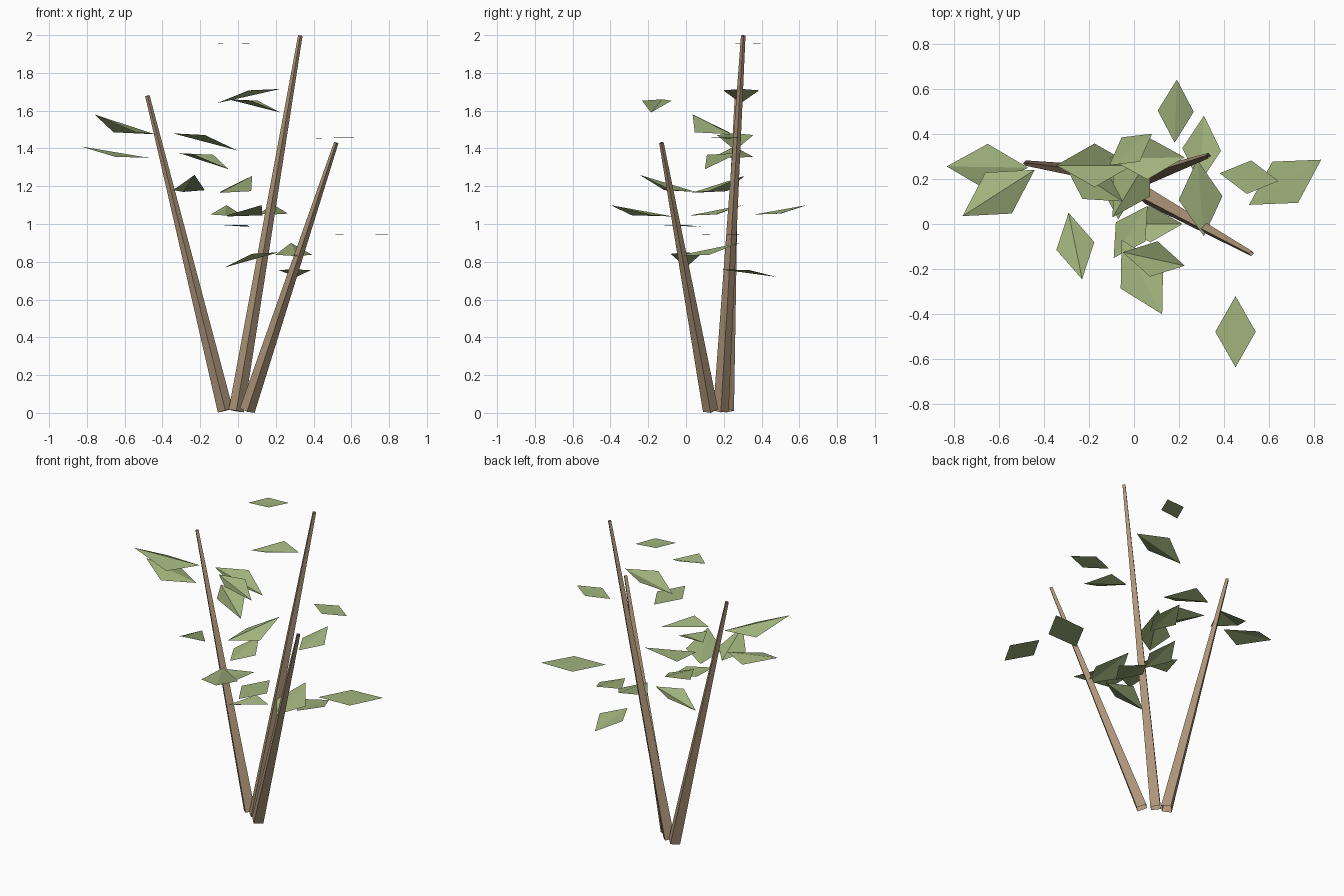
import bpy
import bmesh
from mathutils import Matrix, Vector

default_cube = bpy.data.objects.get("Cube")
if default_cube:
    bpy.data.objects.remove(default_cube, do_unlink=True)


def make_material(name, colour):
    material = bpy.data.materials.new(name)
    material.use_nodes = True
    material.diffuse_color = colour
    shader = next(n for n in material.node_tree.nodes if n.type == "BSDF_PRINCIPLED")
    shader.inputs["Base Color"].default_value = colour
    shader.inputs["Roughness"].default_value = 0.9
    return material


def make_object(name, bm, material):
    mesh = bpy.data.meshes.new(name)
    bm.to_mesh(mesh)
    bm.free()
    mesh.materials.append(material)
    obj = bpy.data.objects.new(name, mesh)
    bpy.context.scene.collection.objects.link(obj)
    return obj


def make_stem(name, base, tip, material, base_radius=.041, tip_radius=.012):
    """Tapered four-sided stem, open at the ends, running from base to tip."""
    base, tip = Vector(base), Vector(tip)
    axis = tip - base
    turn = Vector((0, 0, 1)).rotation_difference(axis).to_matrix().to_4x4()
    placement = Matrix.Translation((base + tip) / 2) @ turn
    bm = bmesh.new()
    bmesh.ops.create_cone(bm, cap_ends=False, segments=4, radius1=base_radius,
                          radius2=tip_radius, depth=axis.length, matrix=placement)
    return make_object(name, bm, material)


def make_leaf(name, base, tip, material, half_width=.285):
    """Diamond leaf folded along its midrib; its sides stay near base height."""
    base, tip = Vector(base), Vector(tip)
    rise = tip - base
    middle = base + rise / 2
    middle.z = base.z + rise.z * .1
    side = Vector((-rise.y, rise.x, 0)) * half_width
    bm = bmesh.new()
    root, right, point, left = [bm.verts.new(p) for p in
                                (base, middle - side, tip, middle + side)]
    bm.faces.new((root, right, point))
    bm.faces.new((root, point, left))
    return make_object(name, bm, material)


bark = make_material("brown bark", (.42, .3, .19, 1))
foliage = make_material("soft green leaf", (.36, .455, .205, 1))

# Stems fan out from a shared foot
stems = {
    "left_leaning_stem": ((.049, .13, .013), (.52, -.13, 1.43)),
    "tall_stem": ((-.009, .185, .01), (.33, .303, 1.998)),
    "right_leaning_stem": ((-.067, .213, .012), (-.48, .27, 1.68)),
}
for stem_name, (foot, top) in stems.items():
    make_stem(stem_name, foot, top, bark)

# Each leaf is given by its base and its tip
leaves = [
    ((.18, .36, 1.05), (.19, .64, 1.1)),
    ((.45, -.32, 1.19), (.45, -.635, 1.19)),
    ((-.29, .05, 1.17), (-.23, -.245, 1.26)),
    ((.51, .085, .943), (.83, .285, .947)),
    ((.64, .19, 1.457), (.38, .225, 1.453)),
    ((.29, .18, .76), (.31, .48, .72)),
    ((.31, -.055, .83), (.28, .285, .9)),
    ((-.055, -.07, 1.04), (.125, -.4, 1.1)),
    ((-.05, -.125, 1.66), (.225, -.185, 1.59)),
    ((-.09, -.15, .995), (.06, .08, .985)),
    ((.215, 0, .85), (-.07, 0, .77)),
    ((-.47, .25, 1.35), (-.83, .255, 1.41)),
    ((-.44, .24, 1.475), (-.76, .035, 1.58)),
    ((-.345, .26, 1.48), (-.005, .26, 1.39)),
    ((-.31, .27, 1.375), (-.05, .1, 1.29)),
    ((.225, .295, 1.715), (-.11, .29, 1.64)),
    ((-.11, .26, 1.957), (.08, .4, 1.953)),
    ((-.095, .03, 1.165), (.075, .31, 1.255)),
    ((-.07, .02, 1.045), (-.06, .3, 1.1)),
]
for leaf_base, leaf_tip in leaves:
    make_leaf("leaf", leaf_base, leaf_tip, foliage)
